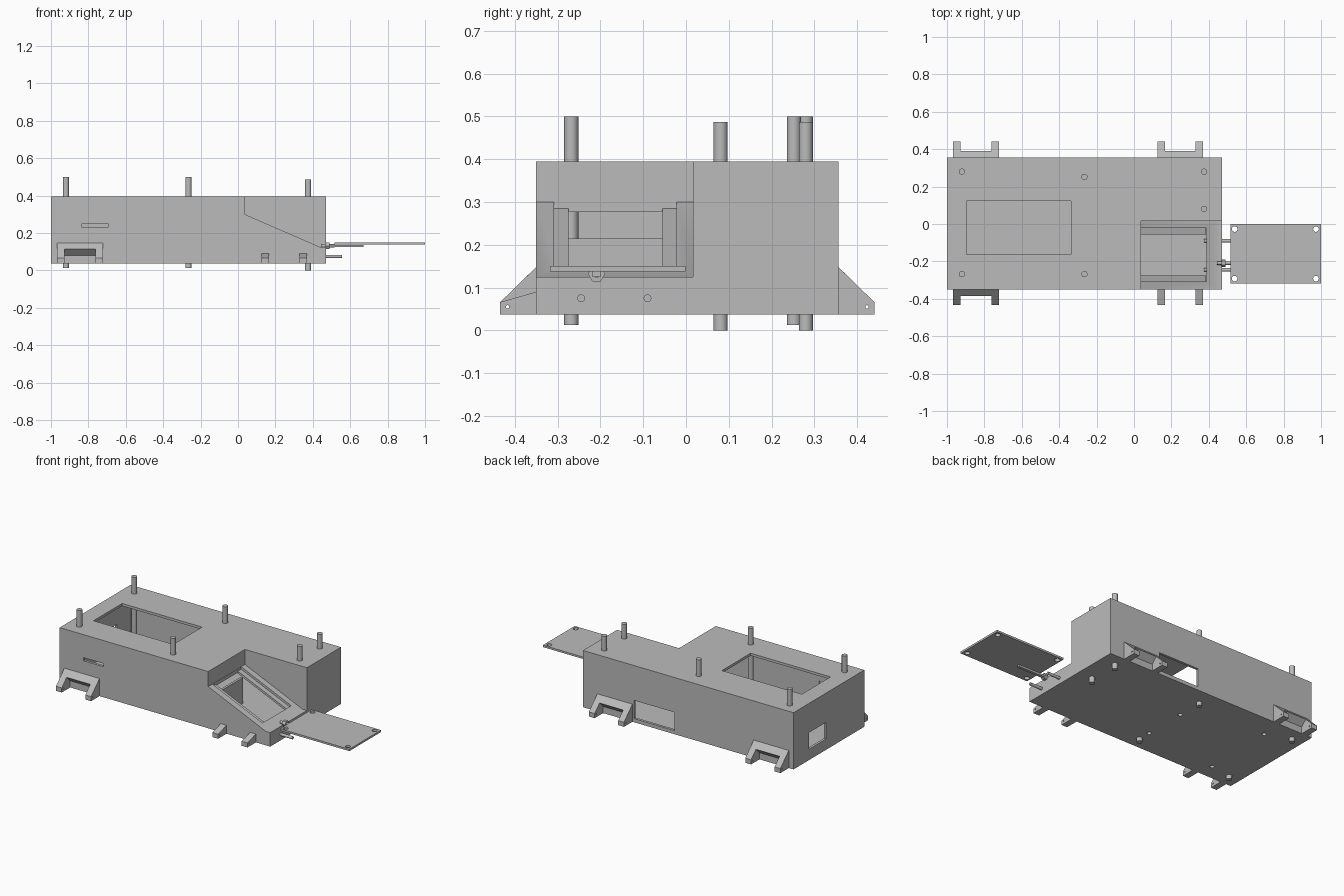
import bpy, bmesh, math
from mathutils import Matrix, Vector

cube = bpy.data.objects.get("Cube")
if cube:
    bpy.data.objects.remove(cube, do_unlink=True)

grey = bpy.data.materials.new("plain_grey")
grey.use_nodes = True
COLOUR = (0.5, 0.5, 0.5, 1)
grey.diffuse_color = COLOUR
grey.node_tree.nodes["Principled BSDF"].inputs["Base Color"].default_value = COLOUR


def finish(name, bm):
    bmesh.ops.recalc_face_normals(bm, faces=bm.faces)
    mesh = bpy.data.meshes.new(name)
    bm.to_mesh(mesh)
    bm.free()
    mesh.materials.append(grey)
    obj = bpy.data.objects.new(name, mesh)
    bpy.context.scene.collection.objects.link(obj)
    return obj


def prism(name, profile, start, end, axis="y"):
    """Extrude a closed profile (xz along y, or yz along x)."""
    bm = bmesh.new()
    place = (lambda p: (p[0], start, p[1])) if axis == "y" else (lambda p: (start, p[0], p[1]))
    face = bm.faces.new([bm.verts.new(place(p)) for p in profile])
    out = bmesh.ops.extrude_face_region(bm, geom=[face])
    shift = Vector((0, end - start, 0) if axis == "y" else (end - start, 0, 0))
    bmesh.ops.translate(bm, vec=shift, verts=[v for v in out["geom"] if isinstance(v, bmesh.types.BMVert)])
    return finish(name, bm)


def box(name, x, y, z):
    return prism(name, [(x[0], z[0]), (x[1], z[0]), (x[1], z[1]), (x[0], z[1])], *y)


def rod(name, centre, radius, length, axis="z", sides=32):
    bm = bmesh.new()
    bmesh.ops.create_cone(bm, cap_ends=True, segments=sides, radius1=radius, radius2=radius, depth=length)
    if axis == "x":
        bm.transform(Matrix.Rotation(math.pi / 2, 4, "Y"))
    bm.transform(Matrix.Translation(centre))
    return finish(name, bm)


def cut(target, *cutters):
    """Subtract the cutters, bake the result and delete them."""
    for cutter in cutters:
        mod = target.modifiers.new("cut", "BOOLEAN")
        mod.operation, mod.solver, mod.object = "DIFFERENCE", "EXACT", cutter
        bpy.context.view_layer.update()
        mesh = bpy.data.meshes.new_from_object(target.evaluated_get(bpy.context.evaluated_depsgraph_get()))
        target.modifiers.clear()
        target.data = mesh
        bpy.data.objects.remove(cutter, do_unlink=True)


# Outer shell and hollow, each with the sloped corner removed
WALL = 0.016
BASE, TOP, LEFT, FRONT, BACK = 0.037, 0.395, 0.47, -0.35, 0.356
RAMP_X, RAMP_TOP, RAMP_END, RAMP_LOW = 0.037, 0.30, 0.44, 0.125


def corner(t):
    profile = [(RAMP_X - t, 0.6), (RAMP_X - t, RAMP_TOP - t), (RAMP_END - t / 2, RAMP_LOW - t),
               (0.7, RAMP_LOW - t), (0.7, 0.6)]
    return prism("corner_cutter", profile, -0.6, 0.016 + t)


body = box("body", (-1, LEFT), (FRONT, BACK), (BASE, TOP))
cut(body, corner(0))
hollow = box("hollow", (-1 + WALL, LEFT - WALL), (FRONT + WALL, BACK - WALL), (BASE + WALL, TOP - WALL))
cut(hollow, corner(WALL))
cut(body, hollow)

# Openings in the walls, ramp and floor
cut(body,
    box("top_window", (-0.895, -0.337), (-0.163, 0.123), (0.3, 0.5)),
    box("front_slot", (-0.835, -0.695), (-0.5, -0.3), (0.23, 0.25)),
    box("back_port", (-0.17, 0.113), (0.3, 0.5), (0.06, 0.175)),
    box("side_port", (-1.1, -0.95), (0.03, 0.2), (0.105, 0.21)),
    box("ramp_opening", (RAMP_X + 0.001, 0.387), (-0.308, -0.022), (0.11, 0.36)),
    rod("round_port", (LEFT, 0.173, 0.268), 0.028, 0.1, "x"))
for x, y in ((-0.27, -0.19), (-0.27, 0.08), (-0.78, -0.25), (-0.77, 0.215)):
    cut(body, rod("floor_hole", (x, y, BASE), 0.013, 0.08, sides=20))

# Ledges recessed under both long edges of the ramp opening
slope = (RAMP_TOP - RAMP_LOW) / (RAMP_END - RAMP_X)


def ramp_z(x, drop):
    return RAMP_TOP - (x - RAMP_X) * slope - drop


for name, y0, y1 in (("front_ledge", -0.31, -0.275), ("back_ledge", -0.055, -0.02)):
    a, b = RAMP_X - 0.01, 0.385
    prism(name, [(a, ramp_z(a, 0.015)), (b, ramp_z(b, 0.015)), (b, ramp_z(b, 0.03)), (a, ramp_z(a, 0.03))], y0, y1)
box("inner_partition", (0.01, 0.025), (FRONT + WALL, 0.016), (BASE + WALL, 0.215))

# Bolts standing through the body
for i, (x, y) in enumerate(((-0.92, 0.28), (-0.92, -0.268), (-0.265, 0.252), (-0.265, -0.268))):
    rod(f"long_bolt_{i + 1}", (x, y, 0.256), 0.0165, 0.488)
for i, y in enumerate((0.28, 0.081)):
    rod(f"end_bolt_{i + 1}", (0.375, y, 0.2435), 0.0165, 0.487)


# Mounting feet: pierced wedge legs, with a ridge bridging the tall pairs
def foot(name, x0, side, tall):
    wall = BACK if side > 0 else FRONT
    tip = wall + side * 0.084
    height = 0.148 if tall else 0.09
    for label, x in (("a", x0), ("b", x0 + 0.205)):
        leg = prism(f"{name}_leg_{label}", [(wall, BASE), (tip, BASE), (tip, 0.066), (wall, height)], x, x + 0.04, "x")
        cut(leg, rod("pin_hole", (x + 0.02, tip - side * 0.017, 0.055), 0.004, 0.1, "x", 12))
    if tall:
        ridge = [(wall, height), (wall + side * 0.035, height - 0.034), (wall, 0.079)]
        prism(f"{name}_bridge", ridge, x0 + 0.04, x0 + 0.205, "x")


foot("front_right_foot", -0.967, -1, True)
foot("front_left_foot", 0.125, -1, False)
foot("back_right_foot", -0.967, 1, True)
foot("back_left_foot", 0.125, 1, True)

# Flat platform with four corner holes
platform = box("platform", (0.515, 1.0), (-0.318, -0.001), (0.138, 0.15))
for x in (0.538, 0.973):
    for y in (-0.027, -0.292):
        cut(platform, rod("corner_hole", (x, y, 0.144), 0.015, 0.06, sides=24))

# Arm, hub and side pins that carry the platform
box("arm", (0.48, 0.67), (-0.218, -0.2), (0.125, 0.137))
hub = rod("hub", (0.478, -0.209, 0.132), 0.02, 0.022, "x", 6)
rod("hub_shaft", (0.48, -0.209, 0.132), 0.009, 0.07, "x")
for i, y in enumerate((-0.245, -0.09)):
    rod(f"side_pin_{i + 1}", (0.464, y, 0.075), 0.009, 0.182, "x")

# Smooth the round walls, keep edges sharp
for obj in bpy.context.scene.objects:
    obj.select_set(obj.type == "MESH")
    if obj.type == "MESH":
        bpy.context.view_layer.objects.active = obj
bpy.ops.object.shade_smooth_by_angle(angle=math.radians(30))
